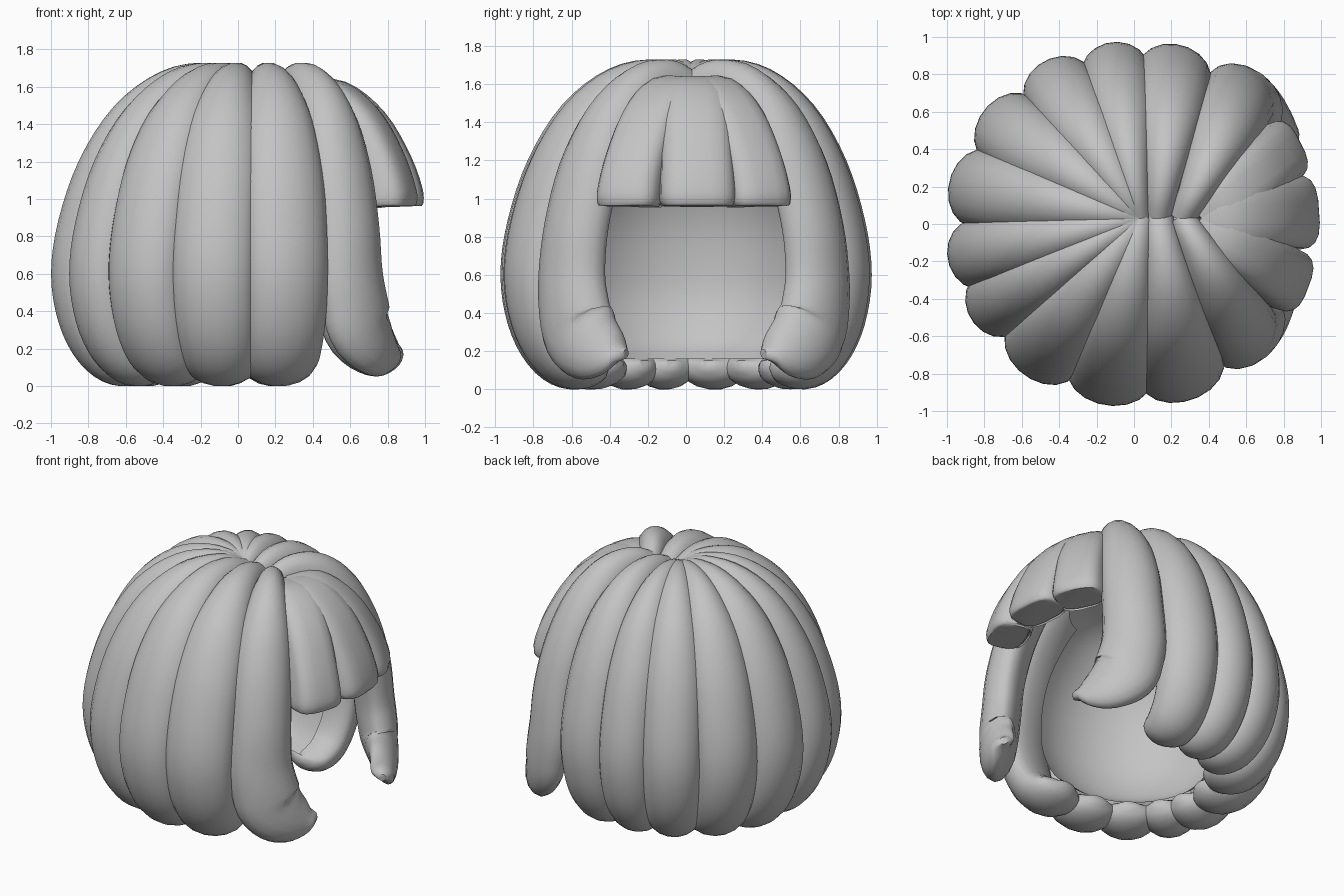
import bpy, bmesh, math
from mathutils import Vector

if "Cube" in bpy.data.objects:
    bpy.data.objects.remove(bpy.data.objects["Cube"])

GREY = (0.55, 0.55, 0.55, 1)
mat = bpy.data.materials.new("light grey")
mat.use_nodes = True
mat.diffuse_color = GREY
mat.node_tree.nodes["Principled BSDF"].inputs["Base Color"].default_value = GREY


def finish(name, bm, angle):
    bmesh.ops.recalc_face_normals(bm, faces=bm.faces)
    me = bpy.data.meshes.new(name)
    bm.to_mesh(me)
    bm.free()
    me.materials.append(mat)
    ob = bpy.data.objects.new(name, me)
    bpy.context.collection.objects.link(ob)
    bpy.ops.object.select_all(action="DESELECT")
    ob.select_set(True)
    bpy.context.view_layer.objects.active = ob
    bpy.ops.object.shade_smooth_by_angle(angle=math.radians(angle))
    return ob


def spline(points, steps):
    """Smooth curve through rows of numbers."""
    p = [Vector(q) for q in points]
    p = [p[0] * 2 - p[1]] + p + [p[-1] * 2 - p[-2]]
    out = []
    for i in range(1, len(p) - 2):
        a, b, c, d = p[i - 1:i + 3]
        for k in range(steps):
            t = k / steps
            out.append(0.5 * (2 * b + (c - a) * t + (2 * a - 5 * b + 4 * c - d) * t * t
                              + (3 * b - a - 3 * c + d) * t ** 3))
    return out + [p[-2]]


# Path rows: reach from the crown, height, width factor, half depth, curl
TOP = [(0, 1.58, .35, .09, 0), (.2, 1.6, .46, .13, 0), (.43, 1.55, .64, .15, 0),
       (.66, 1.39, .85, .16, 0), (.845, 1.14, .97, .16, 0), (.96, .85, 1, .16, 0)]
LOCK = TOP + [(1, .6, 1, .16, 0), (.96, .38, .98, .16, 0), (.87, .22, .93, .155, 0),
              (.75, .14, .88, .145, 0), (.62, .12, .75, .1, 0), (.54, .135, .2, .03, 0)]
SIDE = TOP + [(1, .6, 1.05, .16, 0), (1.02, .43, 1.1, .16, 2), (1.035, .31, 1.12, .15, 5),
              (1.06, .23, 1, .12, 12), (1.08, .19, .6, .075, 20), (1.1, .18, .15, .03, 25)]
FRINGE = [(0, 1.55, .6, .08, 0), (.33, 1.52, .88, .12, 0), (.65, 1.38, .94, .13, 0),
          (.89, 1.17, .97, .13, 0), (.99, 1.0, 1, .135, 0), (1, .96, .9, .11, 0)]


def strand(name, path, angle, reach, width, origin, curl=0, inner=.6, power=1, sides=18):
    """Loft a rounded cross-section along a path from the crown."""
    rows = spline(path, 4)
    start = Vector((origin, .03))
    centres, angles = [], []
    for s, z, _, _, bend in rows:
        a = math.radians(angle + curl * bend)
        xy = start * (1 - s) + Vector((math.cos(a), math.sin(a))) * reach * s
        centres.append(Vector((xy.x, xy.y, z)))
        angles.append(a)
    bm, rings = bmesh.new(), []
    last = len(rows) - 1
    for i, (c, a, row) in enumerate(zip(centres, angles, rows)):
        along = (centres[min(i + 1, last)] - centres[max(i - 1, 0)]).normalized()
        side = Vector((-math.sin(a), math.cos(a), 0))
        side = (side - along * side.dot(along)).normalized()
        out = along.cross(side)
        ring = []
        for k in range(sides):
            t = 2 * math.pi * k / sides
            u, v = math.cos(t), math.sin(t)
            u = math.copysign(abs(u) ** power, u)
            v = math.copysign(abs(v) ** power, v)
            v *= 1 if v > 0 else inner
            ring.append(bm.verts.new(c + side * u * row[2] * width + out * v * row[3]))
        rings.append(ring)
    for r0, r1 in zip(rings, rings[1:]):
        for k in range(sides):
            n = (k + 1) % sides
            bm.faces.new((r0[k], r0[n], r1[n], r1[k]))
    bm.faces.new(rings[0])
    bm.faces.new(rings[-1])
    return finish(name, bm, 50)


# Long locks round the sides and back; the first and last frame the face
angles = [50, 75, 97, 119, 143, 167, 191, 210, 234, 261, 288, 315]
for i, a in enumerate(angles):
    if i in (0, len(angles) - 1):
        left = i == 0
        strand("side_lock_left" if left else "side_lock_right", SIDE, a,
               .88 if left else .83, .2, .26, curl=-1 if left else 1)
    else:
        gap = math.radians(angles[i + 1] - angles[i - 1]) / 4
        reach = .815 - .04 * math.cos(math.radians(a))
        if i in (1, 10):
            reach = .83
        strand(f"lock_{i}", LOCK, a, reach, reach * math.tan(gap) * 1.16,
               .13 if i in (1, 10) else .03)

# Blunt fringe above the face opening
for name, a, width in (("left", 26, .17), ("middle", 4, .2), ("right", -20, .17)):
    strand("fringe_" + name, FRINGE, a, .865, width, .35, inner=1, power=.65)

# Smooth hollow lining behind the locks, left open round the face
profile = spline([(.47, .16), (.58, .25), (.66, .43), (.68, .62), (.65, .88), (.55, 1.12),
                  (.36, 1.34), (.02, 1.45)], 4)
bm = bmesh.new()
N = 48
rings = [[bm.verts.new((r * math.cos(2 * math.pi * k / N), r * math.sin(2 * math.pi * k / N), z))
          for k in range(N)] for r, z in profile]
for r0, r1 in zip(rings, rings[1:]):
    for k in range(N):
        n = (k + 1) % N
        bm.faces.new((r0[k], r0[n], r1[n], r1[k]))
bm.faces.new(rings[-1])
face_hole = [f for f in bm.faces
             if (c := f.calc_center_median()).z < 1.3 and abs(math.atan2(c.y, c.x)) < math.radians(67)]
bmesh.ops.delete(bm, geom=face_hole, context="FACES")
finish("lining", bm, 60)
